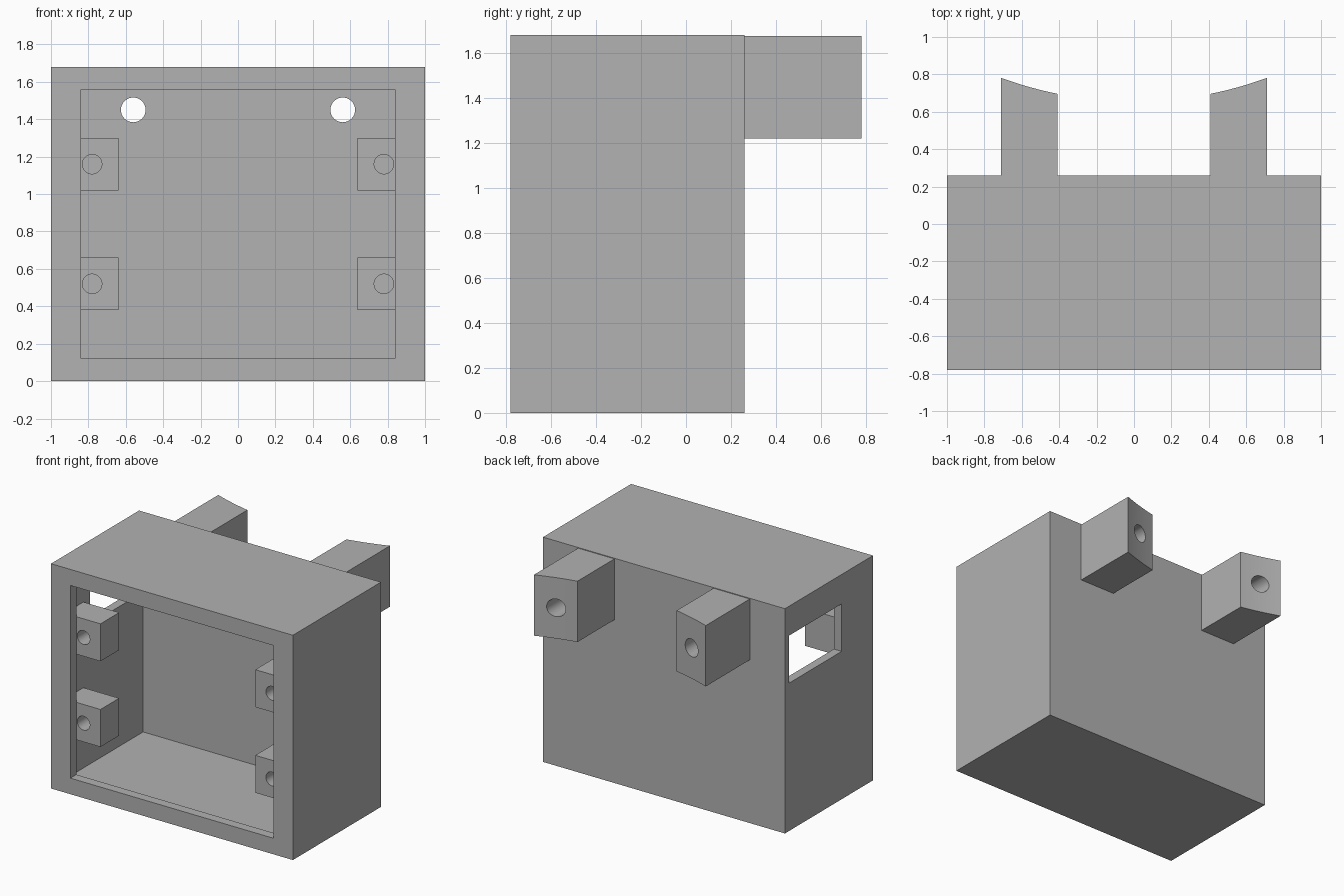
import bpy, bmesh, math
from mathutils import Matrix, Vector

cube = bpy.data.objects.get("Cube")
if cube:
    bpy.data.objects.remove(cube, do_unlink=True)

grey = bpy.data.materials.new("plain grey")
GREY = (0.445, 0.445, 0.445, 1)
grey.diffuse_color = GREY
grey.use_nodes = True
grey.node_tree.nodes["Principled BSDF"].inputs["Base Color"].default_value = GREY


def finish(name, bm):
    bmesh.ops.recalc_face_normals(bm, faces=bm.faces)
    mesh = bpy.data.meshes.new(name)
    bm.to_mesh(mesh)
    bm.free()
    mesh.materials.append(grey)
    obj = bpy.data.objects.new(name, mesh)
    bpy.context.collection.objects.link(obj)
    return obj


def box(name, xs, ys, zs):
    bm = bmesh.new()
    bmesh.ops.create_cube(bm, size=1)
    lo, hi = (Vector(p) for p in zip(xs, ys, zs))
    size = hi - lo
    for v in bm.verts:
        v.co = Vector(c * s for c, s in zip(v.co, size)) + (lo + hi) / 2
    return finish(name, bm)


def drill(name, x, z, radius, ys):
    bm = bmesh.new()
    spin = Matrix.Translation((x, sum(ys) / 2, z)) @ Matrix.Rotation(math.pi / 2, 4, "X")
    bmesh.ops.create_cone(bm, cap_ends=True, segments=40, radius1=radius,
                          radius2=radius, depth=ys[1] - ys[0], matrix=spin)
    return finish(name, bm)


def cut(target, cutter):
    cutter.hide_render = True
    mod = target.modifiers.new("cut", "BOOLEAN")
    mod.operation, mod.solver, mod.object = "DIFFERENCE", "EXACT", cutter
    bpy.ops.object.select_all(action="DESELECT")
    bpy.context.view_layer.objects.active = target
    target.select_set(True)
    bpy.ops.object.modifier_apply(modifier=mod.name)
    bpy.data.objects.remove(cutter, do_unlink=True)


def smooth(obj):
    bpy.ops.object.select_all(action="DESELECT")
    bpy.context.view_layer.objects.active = obj
    obj.select_set(True)
    bpy.ops.object.shade_smooth_by_angle(angle=math.radians(30))


FRONT, BACK, HEIGHT = -0.78, 0.26, 1.68
LIP_BACK, WALL_IN, BACK_IN = -0.71, 0.935, 0.215
HOLE_X, HOLE_Z, HOLE_R = 0.56, 1.45, 0.066

# Hollow housing with a front lip and a window in one side
housing = box("housing", (-1, 1), (FRONT, BACK), (0, HEIGHT))
cut(housing, box("cavity", (-WALL_IN, WALL_IN), (LIP_BACK, BACK_IN), (0.06, HEIGHT - 0.06)))
cut(housing, box("front_opening", (-0.84, 0.84), (FRONT - 0.1, LIP_BACK + 0.1), (0.12, 1.56)))
cut(housing, box("side_window", (-1.1, -0.9), (-0.41, 0.21), (1.105, 1.46)))
for side in (-1, 1):
    cut(housing, drill("wall_hole", side * HOLE_X, HOLE_Z, HOLE_R, (0.1, 0.4)))
smooth(housing)


def rear_post(name, side):
    # Outline in plan, with a concave arc at the rear end
    radius, centre = 2.06, 2.715
    xs = [0.41 + 0.3 * i / 10 for i in range(11)]
    plan = [(0.41, BACK)] + [(x, centre - math.sqrt(radius ** 2 - x * x)) for x in xs]
    plan.append((0.71, BACK))
    bm = bmesh.new()
    face = bm.faces.new([bm.verts.new((side * x, y, 1.22)) for x, y in plan])
    top = bmesh.ops.extrude_face_region(bm, geom=[face])["geom"]
    bmesh.ops.translate(bm, vec=(0, 0, 0.455),
                        verts=[g for g in top if isinstance(g, bmesh.types.BMVert)])
    post = finish(name, bm)
    cut(post, drill("post_hole", side * HOLE_X, HOLE_Z, HOLE_R, (0.1, 0.95)))
    smooth(post)


# Mounting posts and screw blocks on both sides
for side, word in ((1, "left"), (-1, "right")):
    rear_post(f"{word}_rear_post", side)
    for z, level in ((0.52, "lower"), (1.16, "upper")):
        xs = sorted((side * 0.64, side * WALL_IN))
        block = box(f"{word}_{level}_screw_block", xs, (LIP_BACK, -0.49), (z - 0.14, z + 0.14))
        cut(block, drill("screw_hole", side * 0.78, z, 0.052, (LIP_BACK - 0.1, -0.54)))
        smooth(block)
